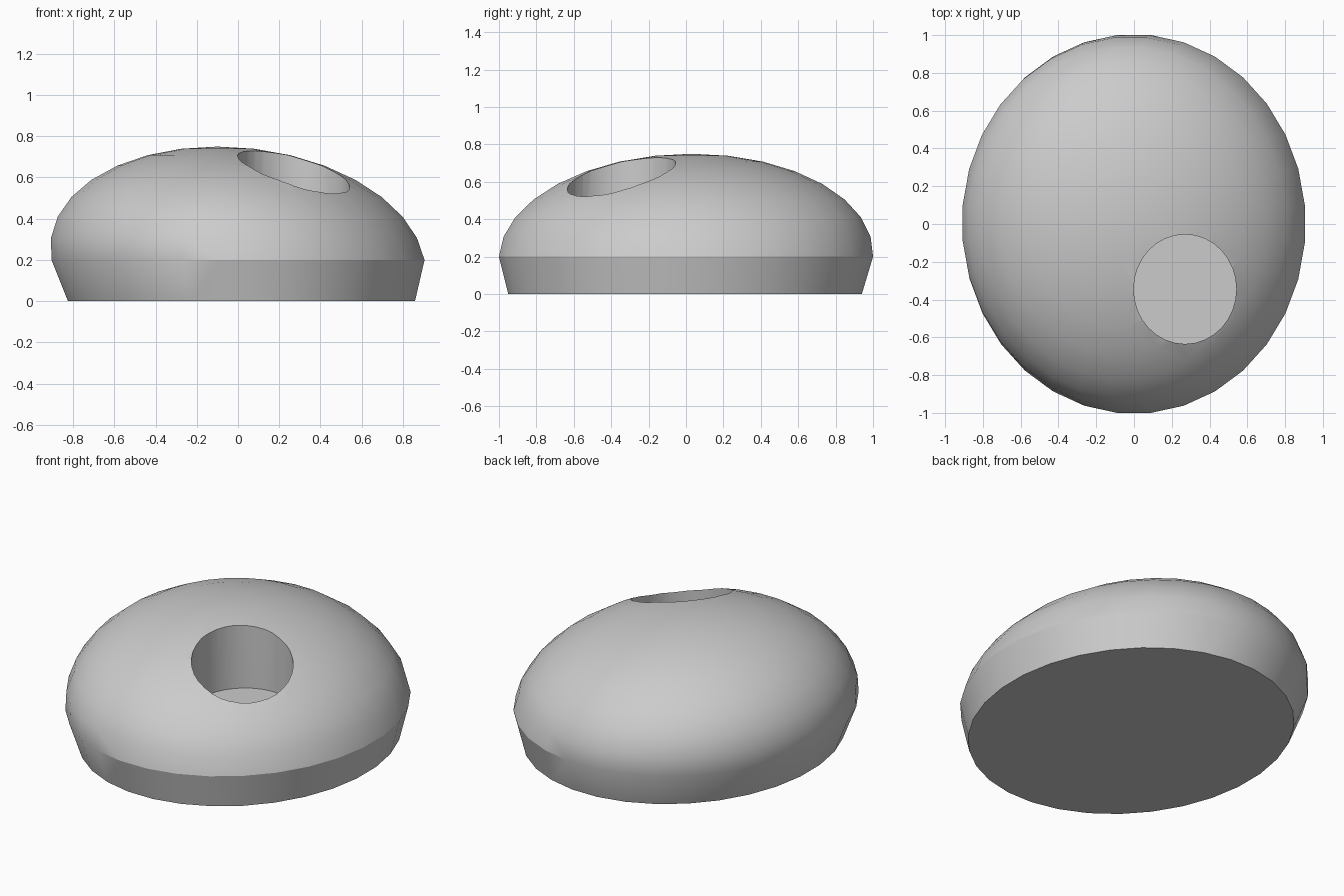
import bpy, bmesh, math
from mathutils import Matrix, Vector

cube = bpy.data.objects.get("Cube")
if cube:
    bpy.data.objects.remove(cube, do_unlink=True)

SEGMENTS = 32
RIM_Z = 0.2        # widest level, where the dome meets the base band
DOME_H = 0.55

grey = bpy.data.materials.new("plain_grey")
grey.use_nodes = True
colour = (0.6, 0.6, 0.6, 1)
grey.diffuse_color = colour
grey.node_tree.nodes["Principled BSDF"].inputs["Base Color"].default_value = colour


def make_object(name, bm):
    bmesh.ops.recalc_face_normals(bm, faces=bm.faces)
    mesh = bpy.data.meshes.new(name)
    bm.to_mesh(mesh)
    bm.free()
    mesh.materials.append(grey)
    obj = bpy.data.objects.new(name, mesh)
    bpy.context.collection.objects.link(obj)
    return obj


# Domed upper half: a squashed sphere leaning slightly left and back
bm = bmesh.new()
bmesh.ops.create_uvsphere(bm, u_segments=SEGMENTS, v_segments=16, radius=1)
bmesh.ops.rotate(bm, verts=bm.verts, cent=(0, 0, 0),
                 matrix=Matrix.Rotation(math.pi / SEGMENTS, 3, 'Z'))
bmesh.ops.delete(bm, geom=[v for v in bm.verts if v.co.z < -0.01], context='VERTS')
shape = Matrix(((0.909, 0, -0.1, 0),
                (0, 1.005, 0.03, 0),
                (0, 0, DOME_H, RIM_Z),
                (0, 0, 0, 1)))
bmesh.ops.transform(bm, matrix=shape, verts=bm.verts)

# Base band: the open rim pulled down and in, then closed underneath
rim = [e for e in bm.edges if e.is_boundary]
new = bmesh.ops.extrude_edge_only(bm, edges=rim)["geom"]
for v in (g for g in new if isinstance(g, bmesh.types.BMVert)):
    v.co = Vector((v.co.x * 0.93 + 0.017, v.co.y * 0.945 - 0.005, 0))
bmesh.ops.holes_fill(bm, edges=[e for e in bm.edges if e.is_boundary], sides=0)
body = make_object("domed_body", bm)

# Round vertical socket sunk into the front of the dome
bm = bmesh.new()
bmesh.ops.create_cone(bm, cap_ends=True, segments=SEGMENTS,
                      radius1=1, radius2=1, depth=1)
bmesh.ops.transform(bm, verts=bm.verts,
                    matrix=Matrix.Translation((0.27, -0.345, 0.85))
                    @ Matrix.Diagonal((0.272, 0.29, 1, 1)))
cutter = make_object("socket_cutter", bm)
cutter.hide_render = True

cut = body.modifiers.new("socket", 'BOOLEAN')
cut.operation = 'DIFFERENCE'
cut.solver = 'EXACT'
cut.object = cutter

bpy.ops.object.select_all(action='DESELECT')
body.select_set(True)
bpy.context.view_layer.objects.active = body
bpy.ops.object.modifier_apply(modifier=cut.name)
bpy.data.objects.remove(cutter, do_unlink=True)
bpy.ops.object.shade_smooth_by_angle(angle=math.radians(25))
